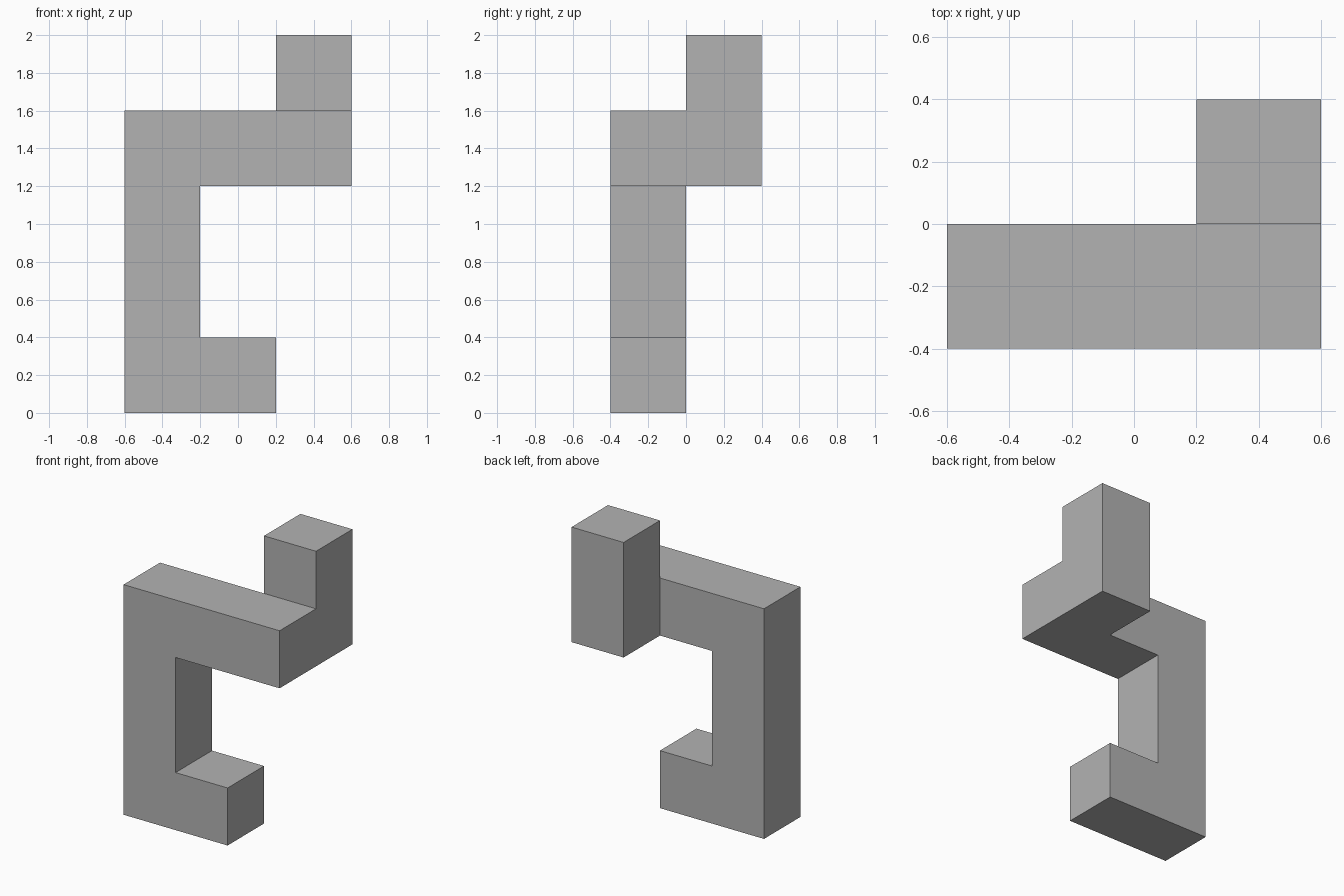
import bpy
import bmesh
from mathutils import Vector

cube = bpy.data.objects.get("Cube")
if cube:
    bpy.data.objects.remove(cube, do_unlink=True)

UNIT = 0.4
CORNER = Vector((-0.6, -0.4, 0.0))
RIGHT, BACK, UP = Vector((1, 0, 0)), Vector((0, 1, 0)), Vector((0, 0, 1))

# Plain grey material
grey = bpy.data.materials.new("plain_grey")
grey.use_nodes = True
colour = (0.45, 0.45, 0.45, 1.0)
grey.diffuse_color = colour
grey.node_tree.nodes["Principled BSDF"].inputs["Base Color"].default_value = colour

# Path of unit blocks: foot, column, top beam, back arm, raised end
cell = Vector((1, 0, 0))
cells = [cell.copy()]
for direction, steps in ((-RIGHT, 1), (UP, 3), (RIGHT, 2), (BACK, 1), (UP, 1)):
    for _ in range(steps):
        cell = cell + direction
        cells.append(cell.copy())
filled = {tuple(round(v) for v in c) for c in cells}


def add_side(bm, cell, normal):
    """Add the square on one side of a block, wound to face outward."""
    u = Vector((normal.y, normal.z, normal.x))
    v = normal.cross(u)
    middle = cell + (RIGHT + BACK + UP + normal) / 2
    corners = [middle + (a * u + b * v) / 2
               for a, b in ((-1, -1), (1, -1), (1, 1), (-1, 1))]
    bm.faces.new([bm.verts.new(CORNER + p * UNIT) for p in corners])


# Outer skin only, with flat regions merged into single faces
bm = bmesh.new()
for c in cells:
    for axis in (RIGHT, BACK, UP):
        for normal in (axis, -axis):
            if tuple(round(v) for v in c + normal) not in filled:
                add_side(bm, c, normal)
bmesh.ops.remove_doubles(bm, verts=bm.verts[:], dist=0.001)
bmesh.ops.dissolve_limit(bm, angle_limit=0.01, verts=bm.verts[:], edges=bm.edges[:])
bmesh.ops.recalc_face_normals(bm, faces=bm.faces[:])

mesh = bpy.data.meshes.new("block_piece")
bm.to_mesh(mesh)
bm.free()
mesh.materials.append(grey)
piece = bpy.data.objects.new("block_piece", mesh)
bpy.context.collection.objects.link(piece)
